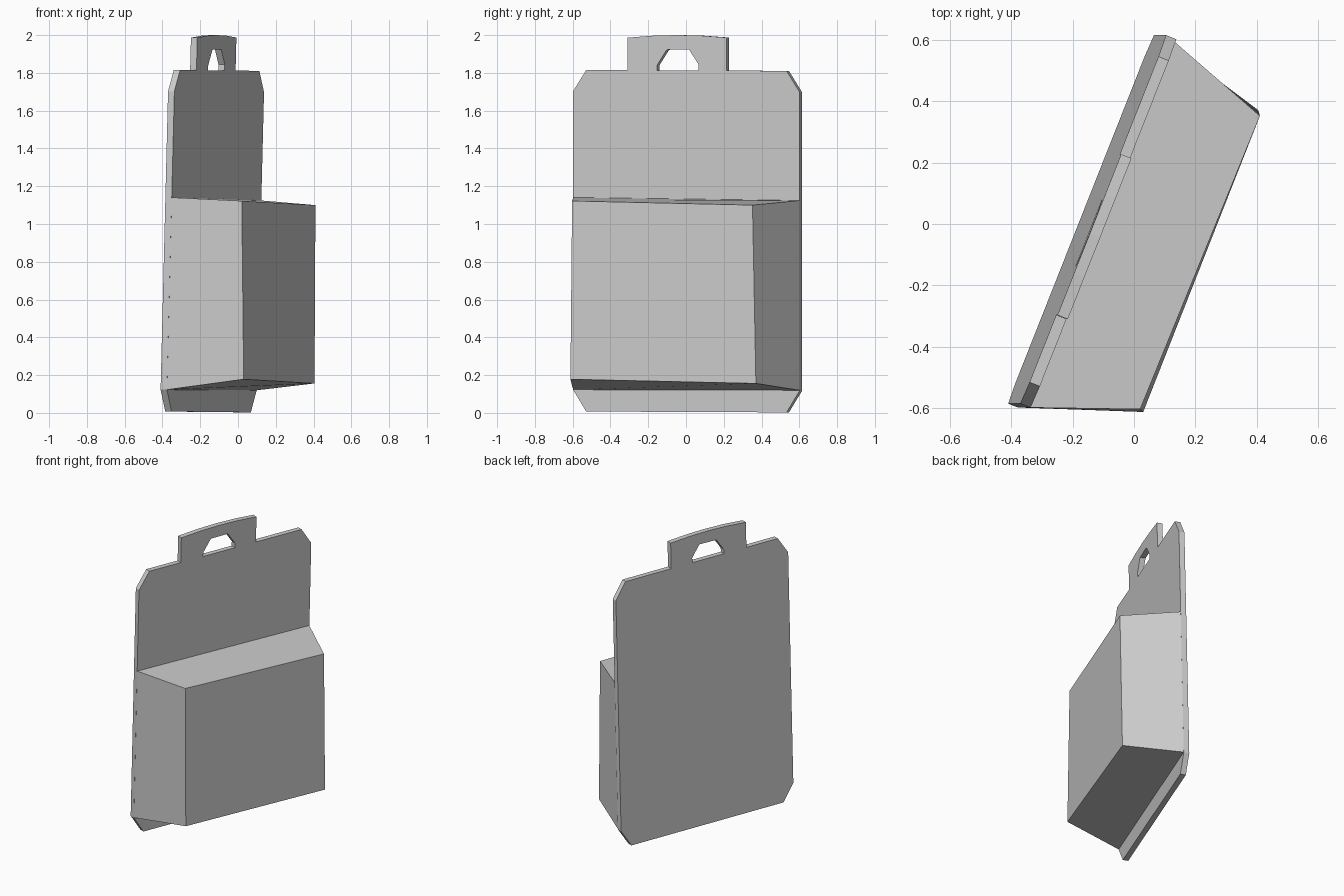
import bpy
import bmesh
from mathutils import Vector

cube = bpy.data.objects.get("Cube")
if cube:
    bpy.data.objects.remove(cube, do_unlink=True)

# One plain grey for the whole model
grey = bpy.data.materials.new("light_grey")
grey.use_nodes = True
colour = (0.6, 0.6, 0.6, 1)
grey.diffuse_color = colour
grey.node_tree.nodes["Principled BSDF"].inputs["Base Color"].default_value = colour

ALONG = Vector((0.368, 0.930, -0.004))   # along the width of the panel
OUT = Vector((0.930, -0.368, 0))         # out of the panel front
UP = Vector((0.025, 0, 1))               # slight lean
ORIGIN = Vector((-0.1755, 0.015, 0))     # middle of the back face, at the ground
THICK = 0.036
HALF = 0.645
TOP = 1.813


def place(u, z, depth):
    return ORIGIN + ALONG * u + UP * z + OUT * depth


def loft(name, back, front):
    """Closed solid between two matching outlines."""
    bm = bmesh.new()
    a = [bm.verts.new(p) for p in back]
    b = [bm.verts.new(p) for p in front]
    bm.faces.new(a[::-1])
    bm.faces.new(b)
    for i in range(len(a)):
        j = (i + 1) % len(a)
        bm.faces.new((a[i], a[j], b[j], b[i]))
    bmesh.ops.recalc_face_normals(bm, faces=bm.faces)
    mesh = bpy.data.meshes.new(name)
    bm.to_mesh(mesh)
    bm.free()
    mesh.materials.append(grey)
    obj = bpy.data.objects.new(name, mesh)
    bpy.context.collection.objects.link(obj)
    return obj


def slab(name, outline):
    return loft(name, [place(u, z, 0) for u, z in outline],
                [place(u, z, THICK) for u, z in outline])


# Back panel with clipped corners
cut = HALF - 0.075
right_side = [(cut, 0.005), (HALF, 0.12), (HALF, 1.7), (cut, TOP)]
slab("back_panel", right_side + [(-u, z) for u, z in reversed(right_side)])

# Hanging handle: an arch with a gently bowed top and a finger opening
slab("handle", [
    (-0.335, TOP), (-0.335, 1.985), (-0.19, 1.996), (-0.05, 2.0), (0.09, 1.997),
    (0.228, 1.988), (0.228, TOP), (0.07, TOP), (0.07, 1.845), (0.015, 1.924),
    (-0.112, 1.922), (-0.167, 1.84), (-0.167, TOP)])

# Tapered box standing out from the lower panel
box_back = [place(u, z, THICK - 0.002) for u, z in
            ((-HALF, 0.12), (HALF, 0.122), (HALF, 1.127), (-HALF, 1.138))]
box_front = [(0.03, -0.612, 0.178), (0.405, 0.37, 0.156),
             (0.41, 0.352, 1.10), (0.02, -0.603, 1.122)]
loft("front_box", box_back, box_front)
